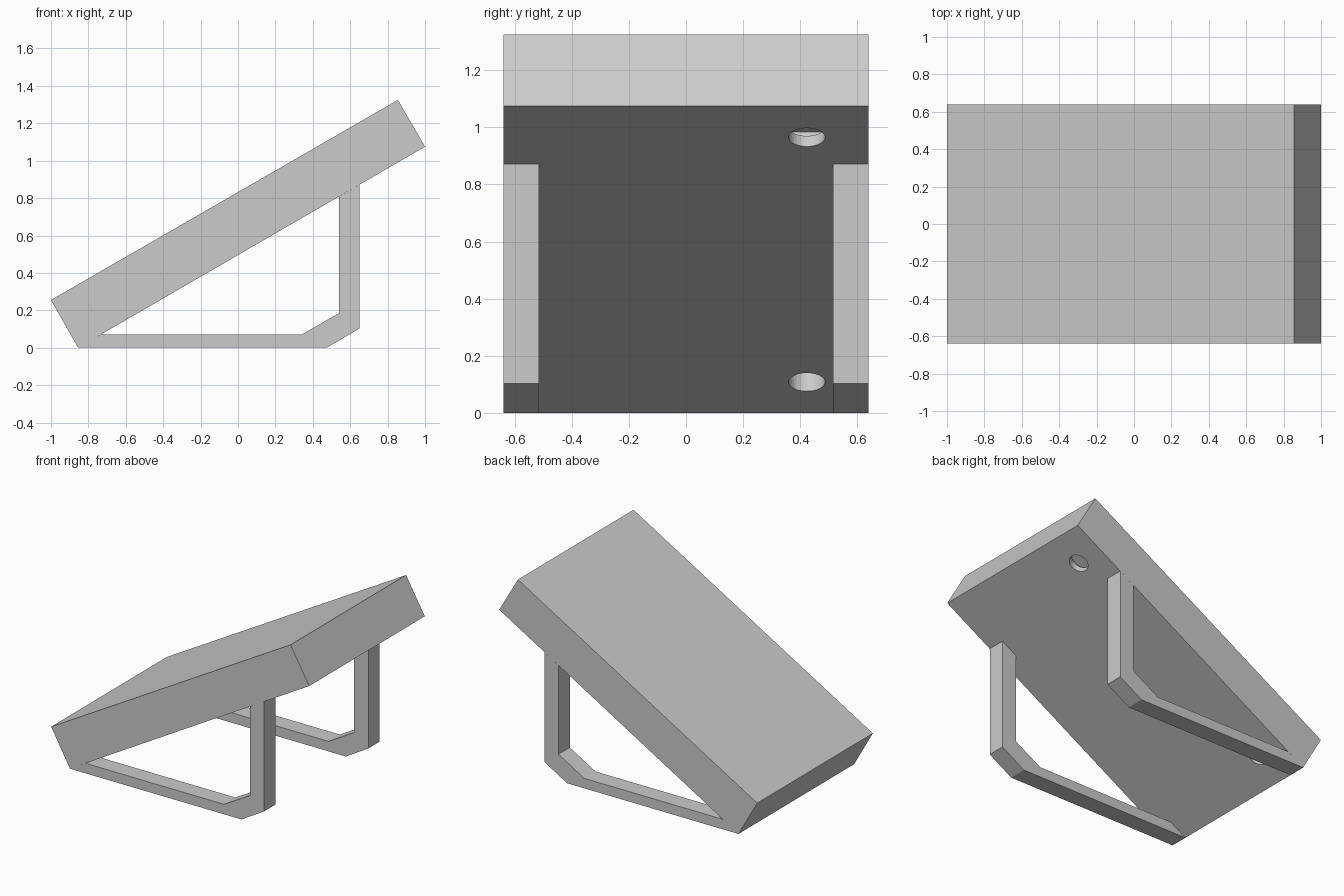
import bpy, bmesh, math
from mathutils import Matrix, Vector

if "Cube" in bpy.data.objects:
    bpy.data.objects.remove(bpy.data.objects["Cube"])

grey = bpy.data.materials.new("plain grey")
grey.diffuse_color = (0.6, 0.6, 0.6, 1)
grey.use_nodes = True
grey.node_tree.nodes["Principled BSDF"].inputs["Base Color"].default_value = grey.diffuse_color

HALF_WIDTH = 0.64
LEG_INNER = 0.515
TILT = math.atan2(1.075, 1.855)
LOW_EDGE = Vector((-0.855, 0, 0))   # underside edge of the board, at the foot


def new_object(name, bm):
    bmesh.ops.recalc_face_normals(bm, faces=bm.faces)
    mesh = bpy.data.meshes.new(name)
    bm.to_mesh(mesh)
    bm.free()
    mesh.materials.append(grey)
    obj = bpy.data.objects.new(name, mesh)
    bpy.context.collection.objects.link(obj)
    return obj


def extrude_profile(name, points, y0, y1):
    """Extrude an x-z profile along y."""
    bm = bmesh.new()
    face = bm.faces.new([bm.verts.new((x, y0, z)) for x, z in points])
    out = bmesh.ops.extrude_face_region(bm, geom=[face])
    verts = [v for v in out["geom"] if isinstance(v, bmesh.types.BMVert)]
    bmesh.ops.translate(bm, verts=verts, vec=(0, y1 - y0, 0))
    return new_object(name, bm)


def on_board(along, y, depth):
    """Transform for a point on the underside, z pointing into the board."""
    return (Matrix.Translation(LOW_EDGE) @ Matrix.Rotation(-TILT, 4, 'Y')
            @ Matrix.Translation((along, y, depth)))


def cut(target, cutter):
    mod = target.modifiers.new("cut", 'BOOLEAN')
    mod.operation = 'DIFFERENCE'
    mod.solver = 'EXACT'
    mod.object = cutter
    bpy.context.view_layer.objects.active = target
    bpy.ops.object.modifier_apply(modifier=mod.name)
    bpy.data.objects.remove(cutter)


# sloping board
board = extrude_profile(
    "sloping_board",
    [(-0.855, 0), (1, 1.075), (0.855, 1.325), (-1, 0.255)],
    -HALF_WIDTH, HALF_WIDTH)

# two round mounting holes in the underside, the upper with a wider shallow pocket
for along, depth in ((0.215, 0.15), (1.925, 0.06)):
    bm = bmesh.new()
    bmesh.ops.create_cone(bm, cap_ends=True, segments=32, radius1=0.064,
                          radius2=0.064, depth=depth * 2,
                          matrix=on_board(along, 0.423, 0))
    cut(board, new_object("hole_cutter", bm))

bm = bmesh.new()
bmesh.ops.create_cube(bm, size=1, matrix=on_board(1.925, 0.423, 0.055)
                      @ Matrix.Diagonal((0.16, 0.16, 0.025, 1)))
cut(board, new_object("pocket_cutter", bm))

# bent side legs: foot rail, chamfered corner and upright
leg_profile = [(-0.855, 0), (0.475, 0), (0.65, 0.103), (0.65, 0.872),
               (0.54, 0.808), (0.54, 0.185), (0.34, 0.07), (-0.734, 0.07)]
for name, side in (("front_leg", -1), ("back_leg", 1)):
    extrude_profile(name, leg_profile, side * LEG_INNER, side * HALF_WIDTH)
